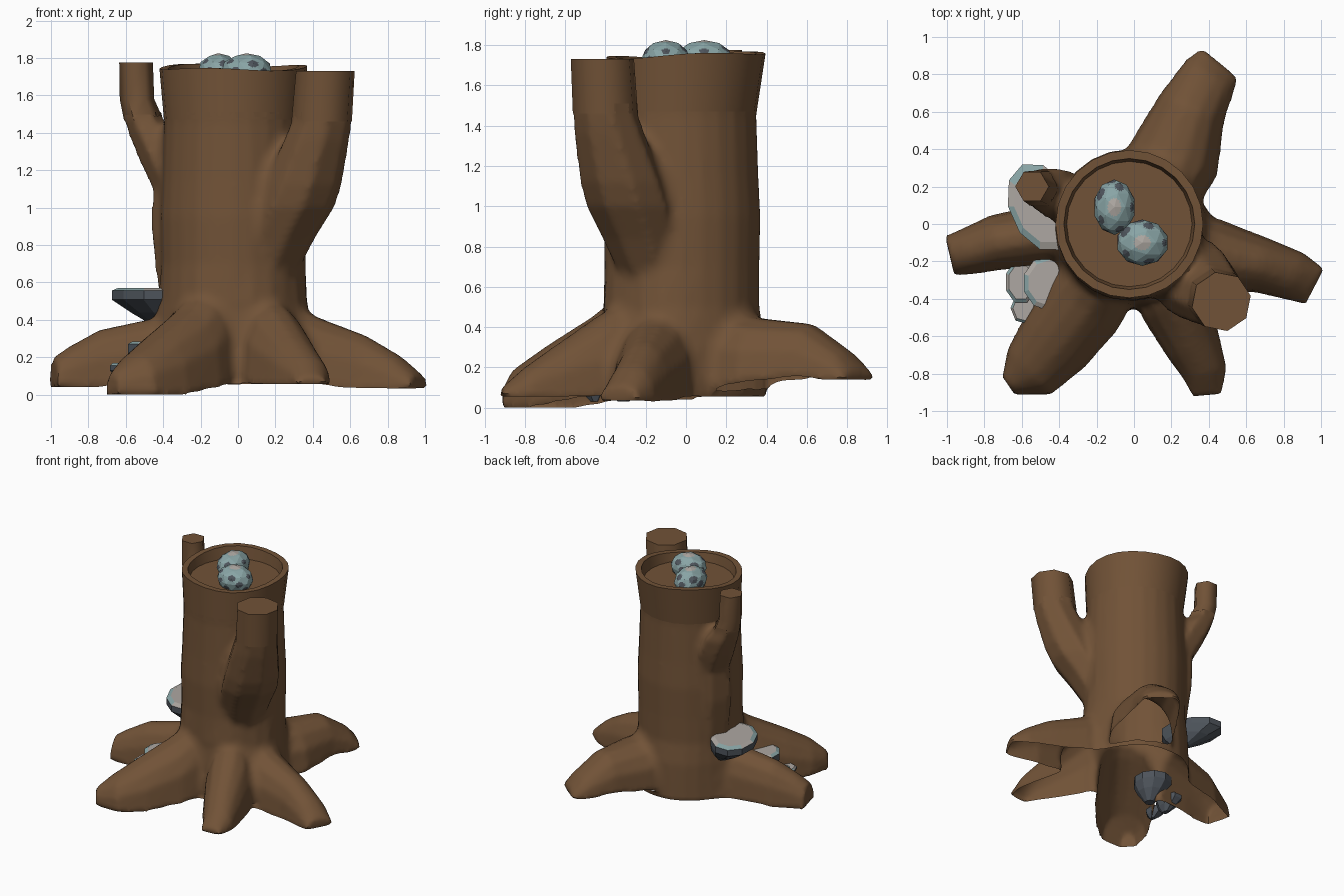
import bpy, bmesh, math
from mathutils import Vector

if "Cube" in bpy.data.objects:
    bpy.data.objects.remove(bpy.data.objects["Cube"])


def material(name, rgb):
    m = bpy.data.materials.new(name)
    m.diffuse_color = (*rgb, 1)
    m.use_nodes = True
    m.node_tree.nodes["Principled BSDF"].inputs["Base Color"].default_value = m.diffuse_color
    return m


BARK = material("bark brown", (0.165, 0.085, 0.038))
PALE = material("pale stone", (0.42, 0.39, 0.36))
TEAL = material("pale teal", (0.25, 0.375, 0.38))
SLATE = material("slate grey", (0.075, 0.088, 0.105))


def finish(bm, name, mats, smooth=None):
    me = bpy.data.meshes.new(name)
    bm.to_mesh(me)
    bm.free()
    ob = bpy.data.objects.new(name, me)
    bpy.context.collection.objects.link(ob)
    for m in mats:
        me.materials.append(m)
    if smooth:
        bpy.ops.object.select_all(action='DESELECT')
        ob.select_set(True)
        bpy.context.view_layer.objects.active = ob
        bpy.ops.object.shade_smooth_by_angle(angle=math.radians(smooth))
    return ob


def loft(bm, rings, cap_start=True, cap_end=True):
    """Skin closed rings of points into bm; returns the bands of faces."""
    vs = [[bm.verts.new(p) for p in r] for r in rings]
    n = len(vs[0])
    bands = []
    for a, b in zip(vs, vs[1:]):
        bands.append([bm.faces.new((a[i], a[(i + 1) % n], b[(i + 1) % n], b[i])) for i in range(n)])
    if cap_start:
        bands.append([bm.faces.new(vs[0][::-1])])
    if cap_end:
        bands.append([bm.faces.new(vs[-1])])
    bmesh.ops.recalc_face_normals(bm, faces=[f for b in bands for f in b])
    return bands


# roots: stations of (x, y, bottom z, top z, half width)
ROOTS = [
    [(-.2, -.02, .06, .60, .15), (-.42, -.05, .05, .42, .17),
     (-.74, -.10, .04, .35, .15), (-.90, -.15, .04, .26, .125), (-.985, -.17, .04, .20, .11)],
    [(-.12, -.2, .08, .66, .21), (-.28, -.44, .04, .46, .23),
     (-.43, -.64, 0, .33, .21), (-.56, -.79, 0, .22, .17), (-.67, -.865, 0, .12, .06)],
    [(.08, -.15, .08, .64, .17), (.22, -.43, .06, .46, .19),
     (.32, -.66, .05, .30, .15), (.38, -.80, .05, .20, .12), (.39, -.915, .05, .10, .08)],
    [(.15, -.1, .06, .60, .18), (.42, -.17, .05, .42, .20),
     (.68, -.22, .03, .32, .15), (.86, -.28, .02, .21, .135), (.965, -.335, .03, .11, .11)],
    [(.1, .15, .07, .52, .24), (.22, .36, .12, .45, .25),
     (.31, .62, .15, .42, .19), (.41, .80, .13, .28, .155), (.46, .86, .13, .19, .13)],
]
body = bmesh.new()
for st in ROOTS:
    rings = []
    for i, (x, y, zb, zt, hw) in enumerate(st):
        p, q = st[max(i - 1, 0)], st[min(i + 1, len(st) - 1)]
        d = Vector((q[0] - p[0], q[1] - p[1], 0)).normalized()
        side = Vector((d.y, -d.x, 0))
        ring = []
        for k in range(8):
            t = math.pi * k / 7
            ring.append(Vector((x, y, zb + (zt - zb) * math.sin(t) ** 0.8 if 0 < k < 7 else zb))
                        + side * hw * math.cos(t))
        rings.append(ring)
    loft(body, rings)

# trunk: ringed profile, flaring toward the grounded roots
ROOT_ANGLES = [math.atan2(s[2][1], s[2][0]) for s in ROOTS[:4]]


def trunk_ring(r0, z, rim=0.0, n=24):
    pts = []
    dy = -.02 if .4 < z < 1.6 else 0
    for i in range(n):
        a = 2 * math.pi * i / n
        r = r0
        if z < .75:
            f = ((.75 - z) / .7) ** 2
            for ra in ROOT_ANGLES:
                d = (a - ra + math.pi) % (2 * math.pi) - math.pi
                r += .15 * f * math.exp(-(d / .36) ** 2)
        zz = z + rim * (.6 * math.sin(a) + .4 * math.sin(3 * a + 1))
        pts.append((-.025 + r * math.cos(a), dy + r * math.sin(a), zz))
    return pts


PROFILE = [(.40, .05), (.395, .2), (.39, .34), (.385, .5), (.385, .7), (.39, .95),
           (.38, 1.15), (.37, 1.45), (.375, 1.58)]
loft(body, [trunk_ring(r, z) for r, z in PROFILE])


# broken branches: stations of (x, y, z, radius)
def branch_rings(st, n, turn):
    return [[(x + r * math.cos(turn + 2 * math.pi * k / n), y + r * math.sin(turn + 2 * math.pi * k / n), z)
             for k in range(n)] for x, y, z, r in st]


loft(body, branch_rings([(.12, -.14, .58, .16), (.22, -.22, .84, .20), (.30, -.28, 1.0, .22),
                         (.345, -.315, 1.12, .215), (.42, -.38, 1.36, .18), (.447, -.40, 1.46, .165),
                         (.455, -.405, 1.58, .163)], 8, .2))
loft(body, branch_rings([(-.27, .07, .4, .14), (-.30, .09, .85, .165), (-.31, .11, 1.1, .15), (-.385, .15, 1.25, .145),
                         (-.452, .18, 1.39, .135), (-.505, .19, 1.47, .108), (-.52, .2, 1.58, .10)], 6, 0))

# fuse roots, trunk and branch bases into one skin
raw = finish(body, "bark_source", [BARK])
mod = raw.modifiers.new("fuse", 'REMESH')
mod.mode = 'VOXEL'
mod.voxel_size = .02
dg = bpy.context.evaluated_depsgraph_get()
bm = bmesh.new()
bm.from_object(raw, dg)
bpy.data.objects.remove(raw)
# fill the crotches: move vertices outward only, so ridges and tips stay
for step in range(26):
    bm.normal_update()
    moves = []
    for v in bm.verts:
        if .1 < v.co.z < 1.46:
            avg = sum((e.other_vert(v).co for e in v.link_edges), Vector()) / len(v.link_edges)
            if step < 2 or (avg - v.co).dot(v.normal) > .0006:
                moves.append((v, v.co.lerp(avg, .6)))
    for v, co in moves:
        v.co = co
# open underside, and an open top where the crown pieces take over
bm.normal_update()
gone = [f for f in bm.faces if f.calc_center_median().z > 1.5
        or (f.normal.z < -.6 and f.calc_center_median().z < .2)]
bmesh.ops.delete(bm, geom=gone, context='FACES')
# even out the lower border
for step in range(8):
    moves = []
    for v in bm.verts:
        if v.is_boundary and v.co.z < .3:
            near = [e.other_vert(v).co for e in v.link_edges if e.is_boundary]
            moves.append((v, v.co.lerp(sum(near, Vector()) / len(near), .5)))
    for v, co in moves:
        v.co = co
finish(bm, "trunk_and_roots", [BARK], 40)

# crown with rim and sunken floor
bm = bmesh.new()
loft(bm, [trunk_ring(.371, 1.47), trunk_ring(.395, 1.75, .022), trunk_ring(.35, 1.75, .022),
          trunk_ring(.335, 1.67)], cap_start=False)
finish(bm, "trunk_crown", [BARK], 35)

# branch ends
for name, st, n, turn in (
        ("branch_end_right", [(.447, -.40, 1.46, .165), (.467, -.415, 1.73, .16)], 8, .2),
        ("branch_end_left", [(-.503, .19, 1.465, .106), (-.54, .2, 1.58, .092), (-.545, .2, 1.775, .09)], 6, 0)):
    bm = bmesh.new()
    loft(bm, branch_rings(st, n, turn), cap_start=False)
    finish(bm, name, [BARK], 62)


# bracket fungi: faceted half bowls with a pale top and a patchy teal edge
def fungus(name, x, y, rx, ry, z0, z1, n=10, top=0, turn=0.0, lean=.03):
    c, s_ = math.cos(turn), math.sin(turn)

    def ring(s, z, dx=0):
        pts = []
        for k in range(n):
            a = 2 * math.pi * (k + .5) / n
            u, v = s * rx * math.cos(a), s * ry * math.sin(a)
            pts.append((x + dx + u * c - v * s_, y + u * s_ + v * c, z))
        return pts
    h = z1 - z0
    bm = bmesh.new()
    bands = loft(bm, [ring(.25, z0, lean), ring(.72, z0 + h * .38, lean * .5), ring(1.0, z0 + h * .7),
                      ring(1, z1 - .014), ring(.82, z1)])
    for band, idx in zip(bands, (2, 2, 2, 1, 2, top)):
        for k, f in enumerate(band):
            f.material_index = 0 if idx == 1 and k % 3 == 0 else idx
    finish(bm, name, [PALE, TEAL, SLATE])


fungus("fungus_high", -.495, .09, .17, .25, .36, .57, turn=.42, lean=.1)
fungus("fungus_middle", -.45, -.315, .145, .15, .06, .285)
fungus("fungus_low", -.605, -.31, .085, .12, .03, .17, 8)
fungus("fungus_small", -.59, -.45, .07, .085, .03, .13, 7, top=1)


# speckled eggs: coarse balls cut finer so spots can be coloured by direction
def egg(name, loc, size):
    bm = bmesh.new()
    bmesh.ops.create_icosphere(bm, subdivisions=2, radius=1)
    bmesh.ops.subdivide_edges(bm, edges=bm.edges, cuts=5, use_grid_fill=True)
    spots = []
    for j, (lat, count) in enumerate(((28, 5), (0, 5), (-30, 5))):
        for k in range(count):
            a, b = 2 * math.pi * (k + .37 * j) / count, math.radians(lat + 8 * (k % 2))
            spots.append((Vector((math.cos(a) * math.cos(b), math.sin(a) * math.cos(b), math.sin(b))),
                          .17 + .05 * (k % 3)))
    for f in bm.faces:
        d = f.calc_center_median().normalized()
        if d.angle(Vector((0, 0, 1))) < .34:
            f.material_index = 1
        elif any(d.angle(s) < w for s, w in spots):
            f.material_index = 2
    for v in bm.verts:
        v.co = Vector((v.co.x * size[0], v.co.y * size[1], v.co.z * size[2])) + Vector(loc)
    finish(bm, name, [TEAL, PALE, SLATE])


egg("egg_back", (-.105, .09, 1.725), (.112, .148, .1))
egg("egg_front", (.045, -.1, 1.725), (.14, .124, .1))
